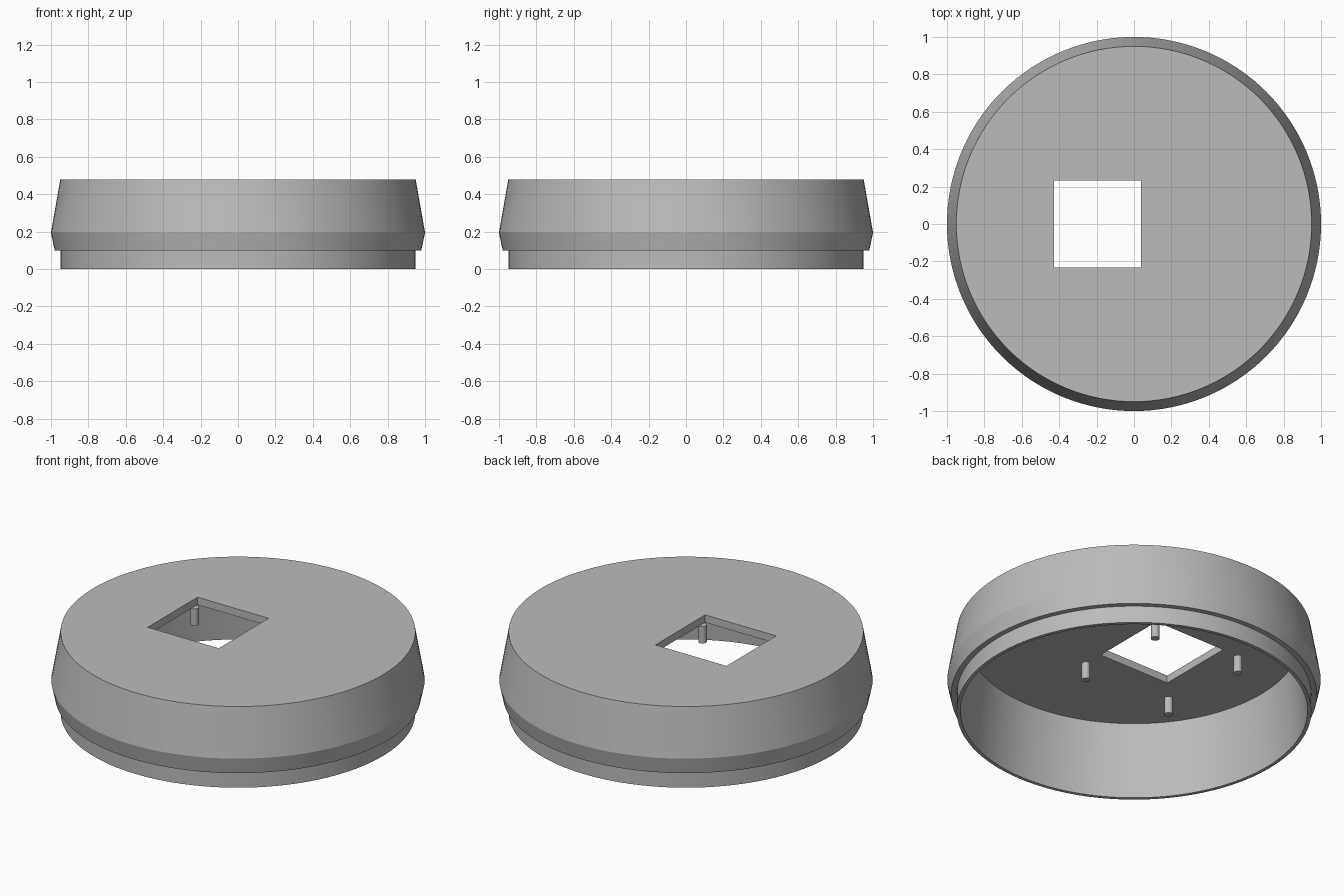
import bpy, bmesh
from math import pi, radians
from mathutils import Matrix

if "Cube" in bpy.data.objects:
    bpy.data.objects.remove(bpy.data.objects["Cube"], do_unlink=True)

SIDES = 128
TOP, CEILING = 0.48, 0.435
HOLE_X, HOLE_SIZE = -0.195, 0.465
PEG_OFFSET = 0.289

grey = bpy.data.materials.new("plain grey")
grey.use_nodes = True
colour = (0.5, 0.5, 0.5, 1)
grey.diffuse_color = colour
grey.node_tree.nodes["Principled BSDF"].inputs["Base Color"].default_value = colour


def make_object(name, bm):
    bmesh.ops.recalc_face_normals(bm, faces=bm.faces[:])
    mesh = bpy.data.meshes.new(name)
    bm.to_mesh(mesh)
    bm.free()
    mesh.materials.append(grey)
    obj = bpy.data.objects.new(name, mesh)
    bpy.context.collection.objects.link(obj)
    return obj


def smooth(obj):
    bpy.ops.object.select_all(action="DESELECT")
    obj.select_set(True)
    bpy.context.view_layer.objects.active = obj
    bpy.ops.object.shade_smooth_by_angle(angle=radians(12))


def ring(bm, radius, z):
    bmesh.ops.create_circle(bm, segments=SIDES, radius=radius,
                            matrix=Matrix.Translation((0, 0, z)))
    bm.verts.ensure_lookup_table()
    return bm.verts[-SIDES:]


# Hollow cap: rings from the ceiling, down the inside, then up the outside
profile = [(0.89, CEILING), (0.93, 0), (0.95, 0), (0.95, 0.1),
           (0.98, 0.1), (1.0, 0.195), (0.95, TOP)]
bm = bmesh.new()
rings = [ring(bm, r, z) for r, z in profile]
for a, b in zip(rings, rings[1:]):
    for i in range(SIDES):
        j = (i + 1) % SIDES
        bm.faces.new((a[i], a[j], b[j], b[i]))
bm.faces.new(rings[0])
bm.faces.new(rings[-1])
cap = make_object("cap_shell", bm)

# Square opening cut through the top plate
bm = bmesh.new()
bmesh.ops.create_cube(bm, size=HOLE_SIZE,
                      matrix=Matrix.Translation((HOLE_X, 0, TOP)))
cutter = make_object("opening_cutter", bm)
cutter.hide_render = True
cut = cap.modifiers.new("square opening", "BOOLEAN")
cut.operation = "DIFFERENCE"
cut.solver = "EXACT"
cut.object = cutter
bpy.context.view_layer.objects.active = cap
bpy.ops.object.modifier_apply(modifier=cut.name)
bpy.data.objects.remove(cutter, do_unlink=True)
smooth(cap)

# Four small pegs around the opening
for x_name, sx in (("left", 1), ("right", -1)):
    for y_name, sy in (("back", 1), ("front", -1)):
        bm = bmesh.new()
        place = Matrix.Translation((HOLE_X + sx * PEG_OFFSET, sy * PEG_OFFSET, 0.335))
        bmesh.ops.create_cone(bm, cap_ends=True, segments=24, radius1=0.023,
                              radius2=0.023, depth=0.1, matrix=place)
        peg = make_object(f"{y_name}_{x_name}_peg", bm)
        smooth(peg)
        bpy.context.view_layer.update()
